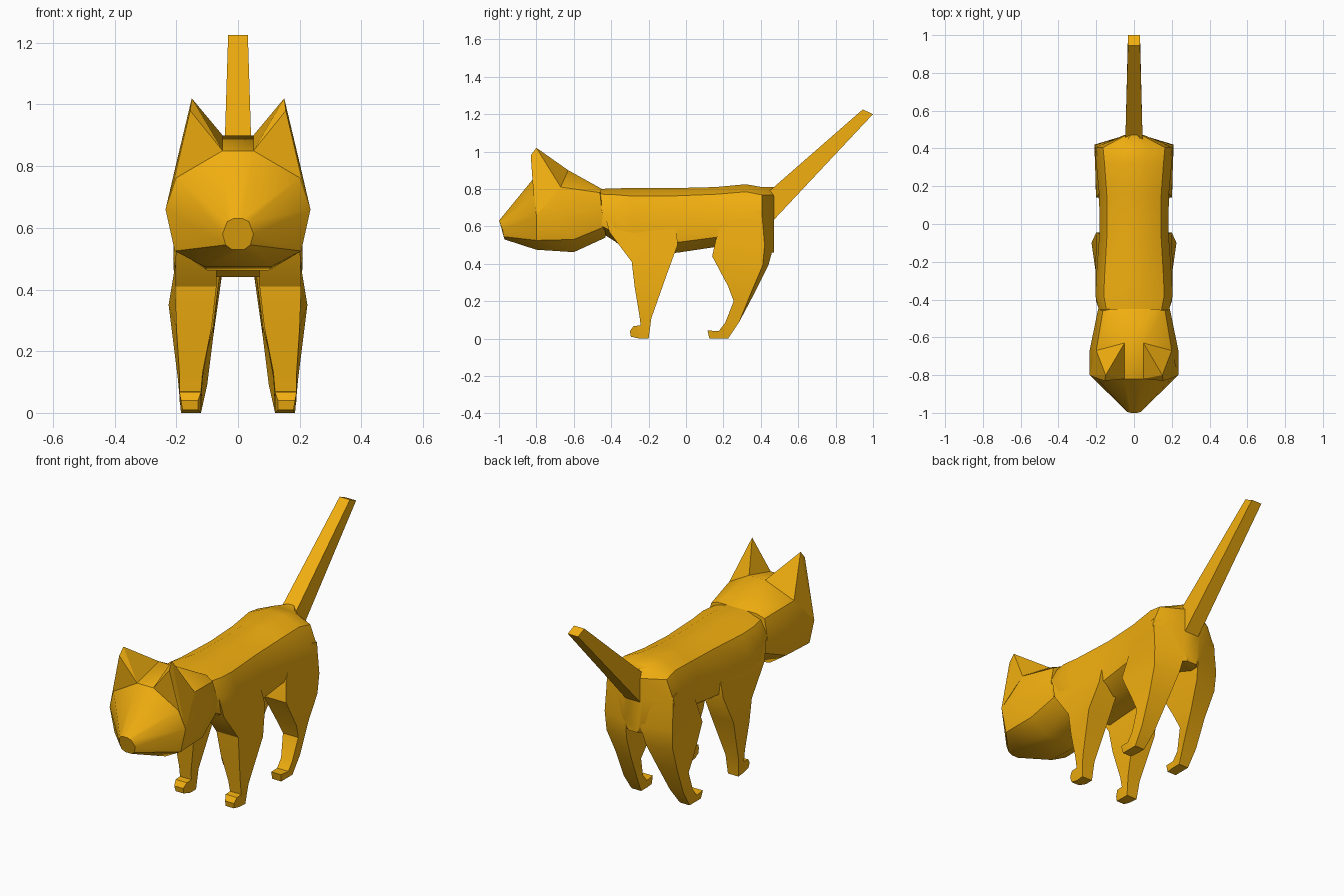
import bpy, bmesh
from math import radians

fur = bpy.data.materials.new("orange_fur")
fur.diffuse_color = (0.89, 0.43, 0.005, 1)


def finish(bm, name, mirror=False, smooth=35):
    bmesh.ops.recalc_face_normals(bm, faces=bm.faces)
    me = bpy.data.meshes.new(name)
    bm.to_mesh(me)
    bm.free()
    ob = bpy.data.objects.new(name, me)
    bpy.context.collection.objects.link(ob)
    me.materials.append(fur)
    if mirror:
        m = ob.modifiers.new("mirror", 'MIRROR')
        m.use_mirror_merge = False
    if smooth:
        bpy.ops.object.select_all(action='DESELECT')
        ob.select_set(True)
        bpy.context.view_layer.objects.active = ob
        bpy.ops.object.shade_smooth_by_angle(angle=radians(smooth))
    return ob


def loft(name, rings, mirror=False, smooth=35):
    """Skin a list of equal-length point rings and cap both ends."""
    bm = bmesh.new()
    vs = [[bm.verts.new(p) for p in r] for r in rings]
    n = len(vs[0])
    for a, b in zip(vs, vs[1:]):
        for i in range(n):
            j = (i + 1) % n
            bm.faces.new((a[i], a[j], b[j], b[i]))
    bm.faces.new(vs[0])
    bm.faces.new(vs[-1])
    return finish(bm, name, mirror, smooth)


def both_sides(half):
    return half + [(-x, y, z) for x, y, z in reversed(half)]


# Body: one cross-section scaled along the spine (y, half width, top, bottom)
section = [(0.32, 1), (0.78, 0.88), (1, 0.55), (0.94, 0.16), (0.5, 0)]
spine = [(-0.46, 0.185, 0.80, 0.57), (-0.38, 0.205, 0.803, 0.52),
         (-0.28, 0.20, 0.805, 0.44), (-0.04, 0.182, 0.805, 0.46),
         (0.16, 0.185, 0.81, 0.49), (0.32, 0.20, 0.825, 0.49),
         (0.405, 0.21, 0.81, 0.46), (0.47, 0.055, 0.81, 0.46)]
loft("body", [both_sides([(w * u, y, lo + (hi - lo) * v) for u, v in section])
              for y, w, hi, lo in spine])

# Head: nose, cheeks, skull and neck half rings
loft("head", [both_sides(r) for r in (
    [(0.015, -1.0, 0.63), (0.035, -0.995, 0.62), (0.05, -0.98, 0.58),
     (0.04, -0.975, 0.545), (0.02, -0.97, 0.53)],
    [(0.05, -0.82, 0.85), (0.205, -0.81, 0.765), (0.235, -0.80, 0.66),
     (0.205, -0.80, 0.525), (0.11, -0.80, 0.475)],
    [(0.05, -0.63, 0.90), (0.20, -0.67, 0.81), (0.235, -0.67, 0.66),
     (0.20, -0.60, 0.53), (0.10, -0.60, 0.462)],
    [(0.12, -0.45, 0.80), (0.165, -0.46, 0.78), (0.19, -0.45, 0.68),
     (0.17, -0.43, 0.60), (0.10, -0.43, 0.54)])])

# Ears: faceted wedges rising from the skull
bm = bmesh.new()
for p in [(0.15, -0.80, 1.02), (0.155, -0.83, 0.98), (0.05, -0.82, 0.85),
          (0.205, -0.815, 0.765), (0.235, -0.80, 0.66), (0.20, -0.67, 0.81),
          (0.05, -0.63, 0.90)]:
    bm.verts.new(p)
bmesh.ops.convex_hull(bm, input=bm.verts[:])
finish(bm, "ears", mirror=True, smooth=0)

# Tail: tapered square bar
loft("tail", [[(w, y1, z1), (-w, y1, z1), (-w, y2, z2), (w, y2, z2)]
              for w, y1, z1, y2, z2 in ((0.045, 0.44, 0.785, 0.44, 0.60),
                                        (0.045, 0.47, 0.81, 0.47, 0.635),
                                        (0.032, 0.945, 1.225, 1.0, 1.2))],
     smooth=0)


def leg(name, rows):
    """Rows run toe to hip: front y, z, back y, z, inner x, outer front x,
    outer back x, and how far the outer back corner is set forward."""
    loft(name, [[(xi, yf, zf), (xf, yf, zf), (xb, yb - d, zb), (xi, yb, zb)]
                for yf, zf, yb, zb, xi, xf, xb, d in rows], True, 30)


leg("front_legs", [
    (-0.30, 0.04, -0.295, 0.01, 0.13, 0.185, 0.18, 0),
    (-0.28, 0.067, -0.25, 0.0, 0.12, 0.19, 0.18, 0),
    (-0.242, 0.07, -0.20, 0.0, 0.12, 0.19, 0.185, 0),
    (-0.25, 0.13, -0.185, 0.11, 0.115, 0.19, 0.195, 0),
    (-0.275, 0.28, -0.10, 0.35, 0.085, 0.20, 0.225, 0),
    (-0.29, 0.41, -0.045, 0.50, 0.07, 0.205, 0.20, 0),
    (-0.41, 0.57, -0.05, 0.58, 0.07, 0.20, 0.18, 0),
    (-0.44, 0.68, -0.20, 0.68, 0.07, 0.19, 0.17, 0)])

leg("hind_legs", [
    (0.115, 0.043, 0.125, 0.0, 0.125, 0.185, 0.18, 0),
    (0.175, 0.04, 0.17, 0.0, 0.12, 0.19, 0.18, 0),
    (0.21, 0.085, 0.225, 0.0, 0.12, 0.19, 0.18, 0),
    (0.255, 0.20, 0.285, 0.09, 0.10, 0.195, 0.185, 0),
    (0.225, 0.28, 0.37, 0.25, 0.08, 0.205, 0.19, 0.02),
    (0.14, 0.44, 0.44, 0.39, 0.06, 0.20, 0.205, 0.03),
    (0.16, 0.53, 0.47, 0.50, 0.045, 0.185, 0.21, 0.05),
    (0.22, 0.70, 0.465, 0.68, 0.045, 0.17, 0.205, 0.06)])
